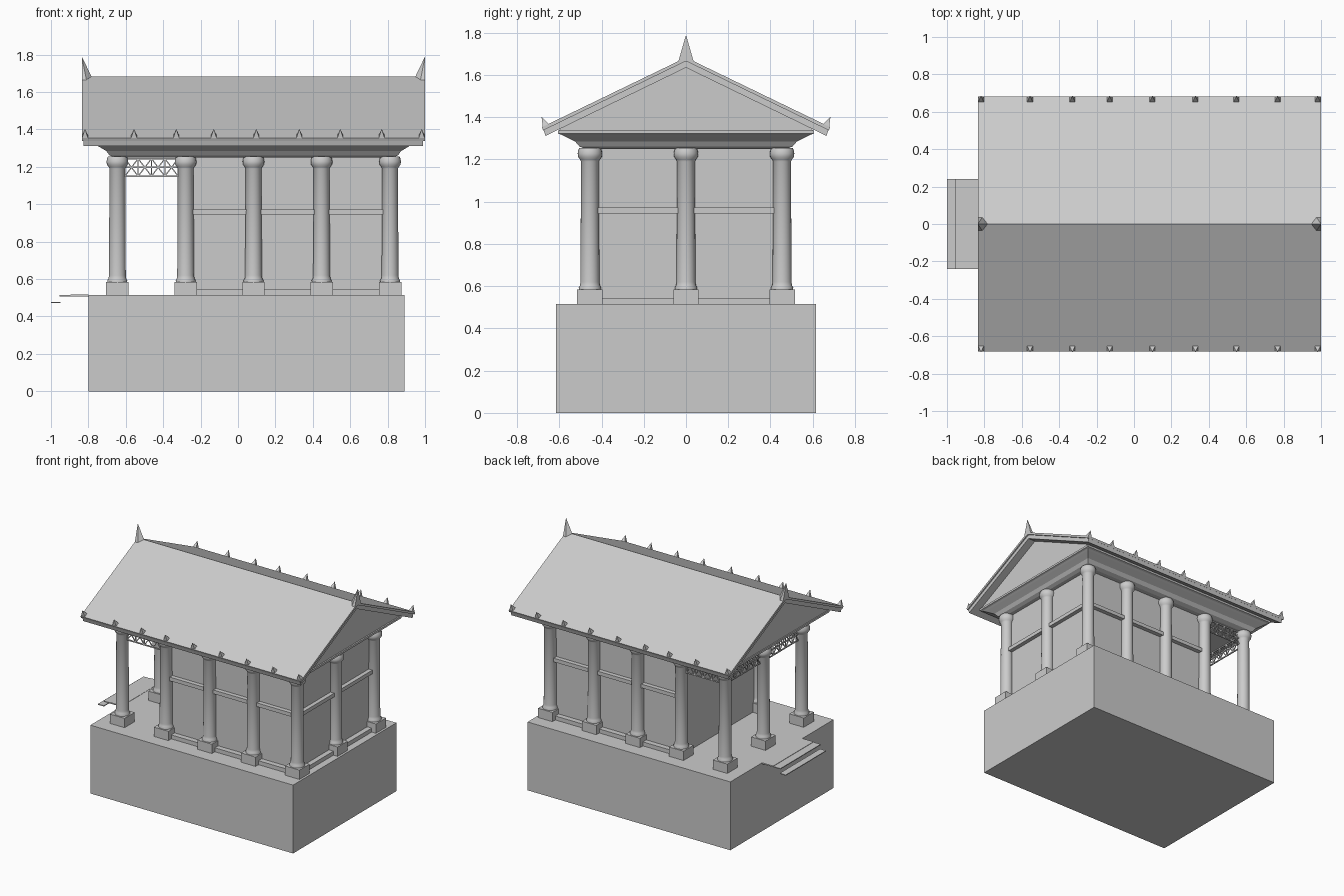
import bpy, bmesh, math
from mathutils import Vector

if "Cube" in bpy.data.objects:
    bpy.data.objects.remove(bpy.data.objects["Cube"])

stone = bpy.data.materials.new("pale grey stone")
stone.diffuse_color = (0.6, 0.6, 0.6, 1)
stone.use_nodes = True
stone.node_tree.nodes["Principled BSDF"].inputs["Base Color"].default_value = stone.diffuse_color


def make(name, bm):
    bmesh.ops.recalc_face_normals(bm, faces=bm.faces)
    me = bpy.data.meshes.new(name)
    bm.to_mesh(me)
    bm.free()
    me.materials.append(stone)
    ob = bpy.data.objects.new(name, me)
    bpy.context.collection.objects.link(ob)
    return ob


def loft(bm, rings):
    """Skin equal-length rings of points and cap both ends."""
    vs = [[bm.verts.new(p) for p in r] for r in rings]
    n = len(vs[0])
    for a, b in zip(vs, vs[1:]):
        for i in range(n):
            j = (i + 1) % n
            bm.faces.new((a[i], a[j], b[j], b[i]))
    bm.faces.new(vs[0][::-1])
    bm.faces.new(vs[-1])


def rect(x0, x1, y0, y1, z):
    return [(x0, y0, z), (x1, y0, z), (x1, y1, z), (x0, y1, z)]


def add_box(bm, x0, x1, y0, y1, z0, z1):
    loft(bm, [rect(x0, x1, y0, y1, z0), rect(x0, x1, y0, y1, z1)])


def box(name, *size):
    bm = bmesh.new()
    add_box(bm, *size)
    return make(name, bm)


def extrude_x(name, profile, x0, x1):
    bm = bmesh.new()
    loft(bm, [[(x, y, z) for y, z in profile] for x in (x0, x1)])
    return make(name, bm)


def spike(bm, base, apex):
    vs = [bm.verts.new(p) for p in base]
    top = bm.verts.new(apex)
    bm.faces.new(vs[::-1])
    for i in range(len(vs)):
        bm.faces.new((vs[i], vs[(i + 1) % len(vs)], top))


def bar(bm, a, b, w, depth_axis):
    """Flat lattice strip from a to b, thin along depth_axis."""
    a, b, d = Vector(a), Vector(b), Vector(depth_axis)
    side = (b - a).normalized().cross(d) * w
    d = d * w
    loft(bm, [[p - side - d, p + side - d, p + side + d, p - side + d] for p in (a, b)])


COL_X = [-0.645, -0.28, 0.083, 0.447, 0.813]
ROW_Y = 0.455
FLOOR, BEAM = 0.515, 1.255

# Podium and entrance treads
box("podium", -0.80, 0.89, -0.615, 0.615, 0, FLOOR)
box("upper_tread", -0.955, -0.80, -0.24, 0.24, 0.508, 0.514)
box("middle_tread", -0.895, -0.80, -0.24, 0.24, 0.511, 0.517)
box("lower_tread", -1.0, -0.95, -0.24, 0.24, 0.472, 0.478)

# Columns around the edge, each with a square plinth
spots = [(x, y) for x in COL_X for y in (-ROW_Y, ROW_Y)] + [(COL_X[0], 0), (COL_X[-1], 0)]
profile = [(.052, .58), (.053, .594), (.047, .604), (.045, .62), (.042, 1.19), (.047, 1.20),
           (.056, 1.212), (.058, 1.228), (.055, 1.245), (.050, BEAM)]
for x, y in spots:
    bm = bmesh.new()
    loft(bm, [[(x + r * math.cos(a * math.tau / 24), y + r * math.sin(a * math.tau / 24), z)
               for a in range(24)] for r, z in profile])
    for f in bm.faces:
        f.smooth = len(f.verts) == 4
    col = make("column", bm)
    bpy.context.view_layer.objects.active = col
    bpy.ops.object.select_all(action='DESELECT')
    col.select_set(True)
    bpy.ops.object.shade_smooth_by_angle(angle=math.radians(40))
    box("column_plinth", x - .06, x + .06, y - .06, y + .06, FLOOR, .585)

# Enclosed chamber with base and middle rails between the columns
box("chamber_walls", COL_X[1], 0.80, -.44, .44, FLOOR, BEAM)
for name, z0, z1, w in (("base_rail", FLOOR, .545, .025), ("middle_rail", .945, .973, .018)):
    for s in (-1, 1):
        box(name, COL_X[1], COL_X[-1], s * ROW_Y - w, s * ROW_Y + w, z0, z1)
    box(name + "_end", COL_X[-1] - w, COL_X[-1] + w, -ROW_Y, ROW_Y, z0, z1)


# Lattice panels under the porch beam
def lattice(p, q, cells):
    bm = bmesh.new()
    p, q = Vector((*p, 0)), Vector((*q, 0))
    axis = (q - p).normalized().cross(Vector((0, 0, 1)))
    lo, mid, hi = 1.15, 1.197, 1.244

    def at(t, z):
        v = p.lerp(q, t)
        return (v.x, v.y, z)
    for z in (lo, mid, hi):
        bar(bm, at(0, z), at(1, z), .004, axis)
    for i in range(cells + 1):
        bar(bm, at(i / cells, lo), at(i / cells, hi), .003, axis)
    for i in range(cells):
        a, b = i / cells, (i + 1) / cells
        bar(bm, at(a, lo), at(b, hi), .003, axis)
        bar(bm, at(a, hi), at(b, lo), .003, axis)
    make("porch_lattice", bm)


for s in (-1, 1):
    lattice((COL_X[0] + .04, s * ROW_Y), (COL_X[1] - .04, s * ROW_Y), 4)
    lattice((COL_X[0], s * .04), (COL_X[0], s * (ROW_Y - .04)), 5)

# Flared beam and cornice
bm = bmesh.new()
steps = [(.02, 1.25), (.05, 1.262), (.07, 1.285), (.12, 1.31), (.135, 1.318), (.15, 1.322), (.15, 1.337)]
loft(bm, [rect(COL_X[0] - .85 * o, COL_X[-1] + .85 * o, -ROW_Y - o, ROW_Y + o, z) for o, z in steps])
make("cornice", bm)

# Gable block and two-layer roof
extrude_x("gable", [(-.605, 1.335), (.605, 1.335), (.59, 1.352), (0, 1.64), (-.59, 1.352)], -.765, .93)
extrude_x("roof_boards", [(-.665, 1.312), (0, 1.635), (.665, 1.312), (.676, 1.345), (0, 1.67), (-.676, 1.345)],
          -.825, .99)
extrude_x("roof_covering", [(-.676, 1.338), (0, 1.666), (.676, 1.338), (.683, 1.353), (0, 1.683), (-.683, 1.353)],
          -.835, 1.0)

# Eave ornaments
bm = bmesh.new()
for x in (-.818, -.556, -.33, -.13, .098, .328, .547, .768, .982):
    for s in (-1, 1):
        spike(bm, [(x - .017, s * .648, 1.365), (x + .017, s * .648, 1.365),
                   (x + .017, s * .678, 1.35), (x - .017, s * .678, 1.35)], (x, s * .684, 1.403))
make("eave_ornaments", bm)

# Ridge end finials
bm = bmesh.new()
for x, d in ((-.835, 1), (1.0, -1)):
    spike(bm, [(x, -.037, 1.662), (x + d * .025, -.037, 1.662), (x + d * .055, 0, 1.676),
               (x + d * .025, .037, 1.662), (x, .037, 1.662)], (x, 0, 1.79))
make("ridge_finials", bm)
